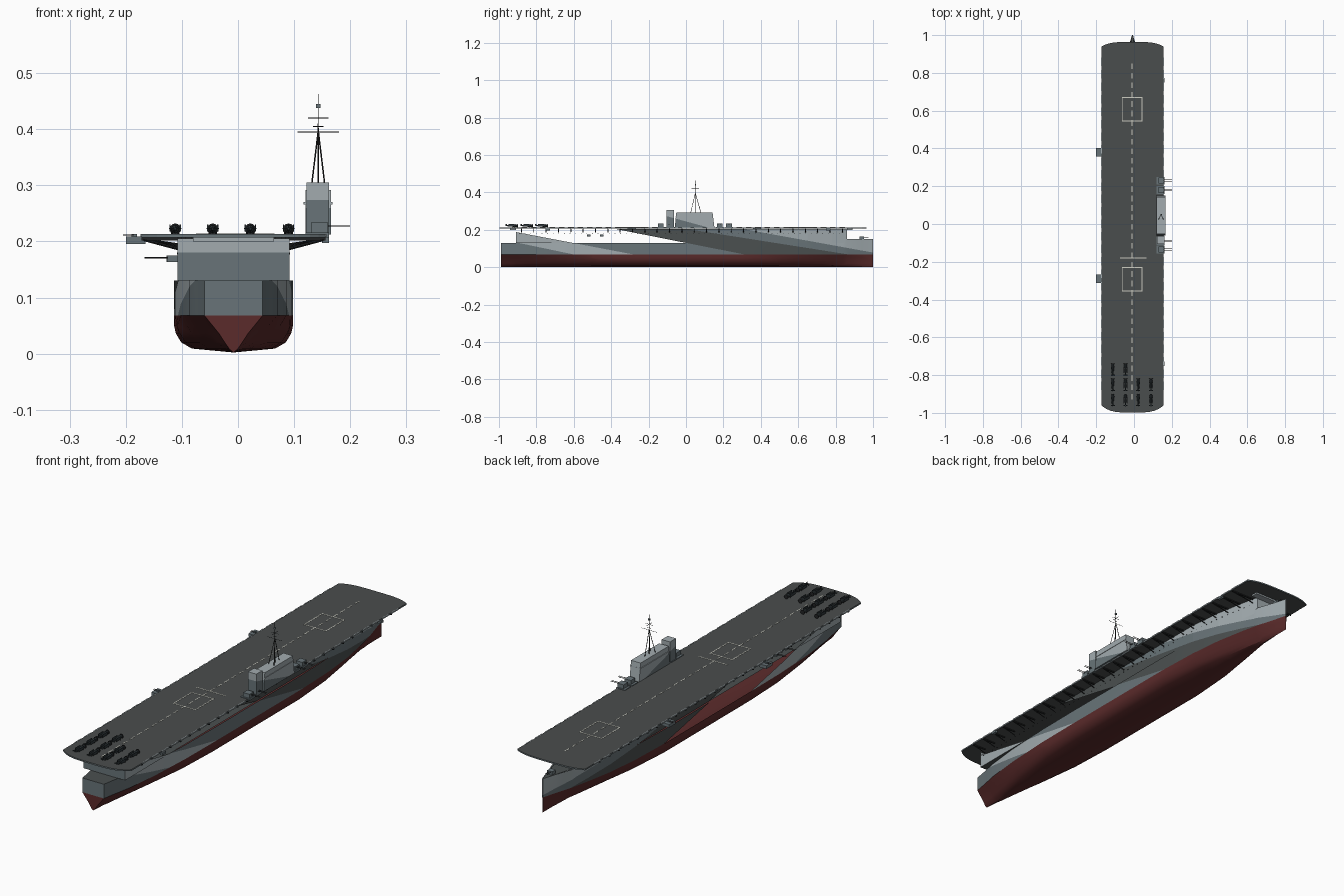
import bpy, bmesh, math
from mathutils import Vector

cube = bpy.data.objects.get("Cube")
if cube:
    bpy.data.objects.remove(cube, do_unlink=True)


def material(name, r, g, b):
    m = bpy.data.materials.new(name)
    m.use_nodes = True
    m.diffuse_color = (r, g, b, 1)
    bsdf = next(n for n in m.node_tree.nodes if n.type == 'BSDF_PRINCIPLED')
    bsdf.inputs["Base Color"].default_value = (r, g, b, 1)
    return m


RED = material("hull red", .105, .024, .024)
LIGHT = material("light grey", .36, .41, .43)
MID = material("blue grey", .14, .175, .19)
DARK = material("dark grey", .07, .08, .08)
DECK = material("deck grey", .068, .074, .074)
NAVY = material("aircraft navy", .03, .04, .045)
BLACK = material("black", .015, .016, .017)
WHITE = material("marking white", .62, .62, .55)

CX = -.008                      # hull centre line
WATER, MAIN, TOP = .068, .13, .205


def finish(name, bm, *mats, smooth=False):
    bmesh.ops.recalc_face_normals(bm, faces=bm.faces)
    me = bpy.data.meshes.new(name)
    bm.to_mesh(me)
    bm.free()
    ob = bpy.data.objects.new(name, me)
    bpy.context.collection.objects.link(ob)
    for m in mats:
        me.materials.append(m)
    if smooth:
        bpy.ops.object.select_all(action='DESELECT')
        ob.select_set(True)
        bpy.context.view_layer.objects.active = ob
        bpy.ops.object.shade_smooth_by_angle(angle=math.radians(30))


def add_box(bm, x0, x1, y0, y1, z0, z1):
    vs = bmesh.ops.create_cube(bm, size=1)["verts"]
    for v in vs:
        v.co = Vector((x1 if v.co.x > 0 else x0, y1 if v.co.y > 0 else y0, z1 if v.co.z > 0 else z0))
    return vs


def add_rod(bm, a, b, r, r2=None, sides=6):
    a, b = Vector(a), Vector(b)
    vs = bmesh.ops.create_cone(bm, cap_ends=True, segments=sides, radius1=r,
                               radius2=r if r2 is None else r2, depth=(b - a).length)["verts"]
    turn = (b - a).to_track_quat('Z', 'Y')
    for v in vs:
        v.co = turn @ v.co + (a + b) / 2


def cut(bm, co, no):
    bmesh.ops.bisect_plane(bm, geom=bm.verts[:] + bm.edges[:] + bm.faces[:], plane_co=co, plane_no=no)


# Hull stations: y, half width, fullness of the underwater section
STATIONS = [(-.988, .052, 0), (-.93, .062, .12), (-.85, .078, .3), (-.7, .094, .6), (-.5, .104, .9),
            (-.3, .106, 1), (.3, .106, 1), (.5, .099, .85), (.65, .084, .6), (.78, .06, .4),
            (.86, .042, .25), (.94, .018, .1), (1, .002, 0)]
FULL = [(0, .002), (.7, .009), (.88, .02), (.97, .036), (1, .05), (1, WATER), (1, MAIN)]
VEE = [(0, .002), (.14, .008), (.3, .02), (.5, .036), (.72, .05), (1, WATER), (1, MAIN)]


def width_at(y):
    for (ya, wa, _), (yb, wb, _) in zip(STATIONS, STATIONS[1:]):
        if y <= yb:
            return wa + (wb - wa) * (y - ya) / (yb - ya)
    return 0


def hangar_width(y):
    return .1 if y < 0 else min(.1, width_at(y))


def loft(bm, rows):
    grid = [[bm.verts.new(p) for p in row] for row in rows]
    for a, b in zip(grid, grid[1:]):
        for i in range(len(a) - 1):
            bm.faces.new((a[i], a[i + 1], b[i + 1], b[i]))
    return grid


# Slanting borders of the paint scheme, each through two (y, z) points
BORDERS = {"wedge_top": ((-.92, .19), (-.28, WATER)), "wedge_low": ((-.92, .135), (-.6, WATER)),
           "opening": ((-.38, TOP), (0, MAIN)), "middle": ((0, TOP), (.87, WATER)),
           "bow": ((.3, TOP), (.88, .1))}


def above(key, c):
    (ya, za), (yb, zb) = BORDERS[key]
    return c.z > za + (zb - za) * (c.y - ya) / (yb - ya)


def paint(bm):
    """Cut along the borders, colour the panels and leave the side openings."""
    for (ya, za), (yb, zb) in BORDERS.values():
        cut(bm, (0, ya, za), (0, zb - za, ya - yb))
    gone = []
    for f in bm.faces:
        c = f.calc_center_median()
        if c.z < WATER:
            f.material_index = 0
        elif c.y < -.9:
            f.material_index = 1 if c.z > .18 else 2
        elif not above("wedge_top", c):
            f.material_index = 1 if above("wedge_low", c) else 2
        elif (c.z > MAIN or c.x < CX) and c.y < .8 and not above("opening", c):
            gone.append(f)
        elif above("bow", c):
            f.material_index = 1
        else:
            f.material_index = 2 if above("middle", c) or (c.z < MAIN and not above("opening", c)) else 3
    bmesh.ops.delete(bm, geom=gone, context='FACES')


# Hull with quarterdeck and forecastle
bm = bmesh.new()
rows = []
for y in sorted([s[0] for s in STATIONS] + [-.91, .84]):
    w = width_at(y)
    k = next((s[2] for s in STATIONS if s[0] == y), .2)
    half = [((a[0] * (1 - k) + b[0] * k) * w, b[1] * k + a[1] * (1 - k)) for a, b in zip(VEE, FULL)]
    if y > .85:
        half[-1] = (w * 1.15, .15)
    ring = [(-x, z) for x, z in reversed(half[1:])] + half
    rows.append([(CX + x, y, z) for x, z in ring])
grid = loft(bm, rows)
bm.faces.new(grid[0])
bm.faces.new(grid[-1])
cut(bm, (0, 0, WATER), (0, 0, 1))
paint(bm)
finish("hull", bm, RED, LIGHT, MID, DARK, smooth=True)

# Quarterdeck, hangar floor and forecastle deck
bm = bmesh.new()
ys = [-.91] + [s[0] for s in STATIONS if -.9 < s[0] < .87]
for line, z, width in (([-.988, -.93, -.91], MAIN, width_at), (ys, MAIN, hangar_width),
                       ([.86, .94, 1], .149, width_at)):
    loft(bm, [[(CX - width(y), y, z), (CX + width(y), y, z)] for y in line])
finish("inner_decks", bm, DARK)

# Hangar walls
bm = bmesh.new()
for side in (-1, 1):
    loft(bm, [[(CX + side * hangar_width(y), y, MAIN), (CX + side * hangar_width(y), y, TOP)] for y in ys])
for y in (ys[0], ys[-1]):
    w = hangar_width(y)
    loft(bm, [[(CX - w, y, z), (CX + w, y, z)] for z in (MAIN, .18, TOP)])
paint(bm)
finish("hangar_walls", bm, RED, LIGHT, MID, DARK)

# Flight deck with bowed, round-cornered ends
X0, X1 = -.172, .156
bm = bmesh.new()
outline = []
for end, base, bulge in ((1, .94, .024), (-1, .96, .038)):
    for i in range(17):
        u = math.sin(math.pi * (i / 16 - .5))
        outline.append((CX + end * u * (X1 - X0) / 2, end * (base + bulge * (1 - abs(u) ** 4))))
face = bm.faces.new([bm.verts.new((x, y, .207)) for x, y in outline])
new = bmesh.ops.extrude_face_region(bm, geom=[face])["geom"]
bmesh.ops.translate(bm, vec=(0, 0, .006), verts=[g for g in new if isinstance(g, bmesh.types.BMVert)])
bm.normal_update()
for f in bm.faces:
    z = f.calc_center_median().z
    f.material_index = 0 if z > .2125 or z < .2075 else 1
finish("flight_deck", bm, DECK, MID)

# Deck markings
bm = bmesh.new()


def stripe(x0, x1, y0, y1):
    add_box(bm, x0, x1, y0, y1, .2125, .2137)


for i in range(36):
    stripe(-.012, -.008, -.93 + i * .05, -.9 + i * .05)
for y0, y1 in ((.545, .67), (-.355, -.23)):
    for x in (-.062, .043):
        stripe(x - .002, x + .002, y0, y1)
    for y in (y0, y1):
        stripe(-.064, .045, y - .002, y + .002)
stripe(-.075, .065, -.182, -.178)
finish("deck_markings", bm, WHITE)

# Brackets under the deck edge, portholes and dashed edge trim
braces, holes, trim = bmesh.new(), bmesh.new(), bmesh.new()
for side, edge in ((-1, X0), (1, X1)):
    for i in range(27):
        y = -.88 + i * .066
        x = CX + side * hangar_width(y)
        add_rod(braces, (edge - side * .004, y, .203), (x, y, .187), .0025, sides=4)
        add_box(braces, min(x, edge), max(x, edge), y - .002, y + .002, .202, .207)
        add_box(trim, edge - .002, edge + .002, y, y + .045, .208, .2136)
    for i in range(58):
        y = -.89 + i * .03
        x = CX + side * hangar_width(y)
        add_box(holes, x - .001, x + .001, y - .002, y + .002, .177, .18)
finish("deck_brackets", braces, BLACK)
finish("portholes", holes, BLACK)
finish("deck_edge_trim", trim, LIGHT)

# Girders below the overhanging deck ends
bm = bmesh.new()
for y0, y1 in ((-.94, -.91), (.86, .89)):
    add_box(bm, -.08, .064, y0, y1, .2, .207)
finish("end_girders", bm, LIGHT)

# Island: tapered bridge and funnel with a slanting paint border
bm = bmesh.new()
for v in add_box(bm, .12, .166, -.06, .152, .212, .292):
    if v.co.z > .25:
        v.co.y += .008 if v.co.y < 0 else -.01
add_box(bm, .122, .162, -.105, -.064, .212, .305)
add_box(bm, .117, .168, -.055, .145, .266, .27)
border, slope = Vector((0, -.1, .272)), Vector((0, .06, .22))
cut(bm, border, slope)
for f in bm.faces:
    f.material_index = int(slope.dot(f.calc_center_median() - border) < 0)
finish("island", bm, LIGHT, MID)

# Tripod mast with yards and radar
bm = bmesh.new()
mx, my = .143, .05
for dx, dy in ((-.013, -.025), (.013, -.025), (0, .03)):
    add_rod(bm, (mx + dx, my + dy, .29), (mx, my, .397), .0013)
add_rod(bm, (mx, my, .29), (mx, my, .463), .0017, .0007)
for z, half in ((.395, .037), (.405, .009), (.42, .018)):
    add_rod(bm, (mx - half, my, z), (mx + half, my, z), .0008)
add_rod(bm, (mx, my - .02, .42), (mx, my + .02, .42), .0008)
finish("mast", bm, BLACK)
bm = bmesh.new()
add_box(bm, mx - .004, mx + .004, my - .003, my + .003, .438, .445)
finish("radar", bm, MID)

# Gun mounts: deck turrets, edge platforms and hull guns
bm, guns = bmesh.new(), bmesh.new()


def gun(x, y, z, dx, dy, size, reach):
    add_box(bm, x - size, x + size, y - size, y + size, z, z + size * 1.3)
    for s in (-.004, .004):
        a = Vector((x + s * dy, y + s * dx, z + size * .9))
        add_rod(guns, a, a + Vector((dx, dy, 0)) * reach, .0012)


for y in (-.135, -.09, .18, .23):
    add_box(bm, .12, .162, y - .02, y + .02, .207, .216)
    gun(.145, y, .214, 1, 0, .015, .055)
for y in (.38, -.29):
    add_box(bm, -.2, -.165, y - .022, y + .022, .195, .209)
    gun(-.185, y, .207, -1, 0, .005, .02)
for y in (-.74, .76):
    add_box(bm, .15, .162, y - .012, y + .012, .197, .207)
for y in (-.52, -.45):
    gun(CX - width_at(y) - .006, y, .163, -1, 0, .009, .048)
gun(CX, .94, .149, 0, 1, .012, .035)
finish("gun_mounts", bm, MID)
finish("gun_barrels", guns, BLACK)

# Parked aircraft with folded wings
bm, props = bmesh.new(), bmesh.new()
for x, count in ((-.112, 3), (-.045, 3), (.022, 2), (.09, 2)):
    for i in range(count):
        y = -.93 + i * .08
        add_rod(bm, (x, y - .035, .222), (x, y + .015, .222), .002, .007, 8)
        add_rod(bm, (x, y + .015, .222), (x, y + .03, .222), .008, .006, 8)
        add_rod(props, (x, y + .03, .222), (x, y + .031, .222), .01, sides=12)
        add_box(bm, x - .011, x + .011, y - .034, y - .028, .222, .224)
        add_box(bm, x - .0007, x + .0007, y - .036, y - .028, .222, .232)
        for s in (-1, 1):
            add_box(bm, x + s * .009 - .001, x + s * .009 + .001, y - .02, y + .014, .218, .23)
            add_rod(props, (x + s * .006, y + .012, .213), (x + s * .006, y + .012, .222), .002)
finish("parked_aircraft", bm, NAVY)
finish("aircraft_propellers_and_wheels", props, BLACK)
